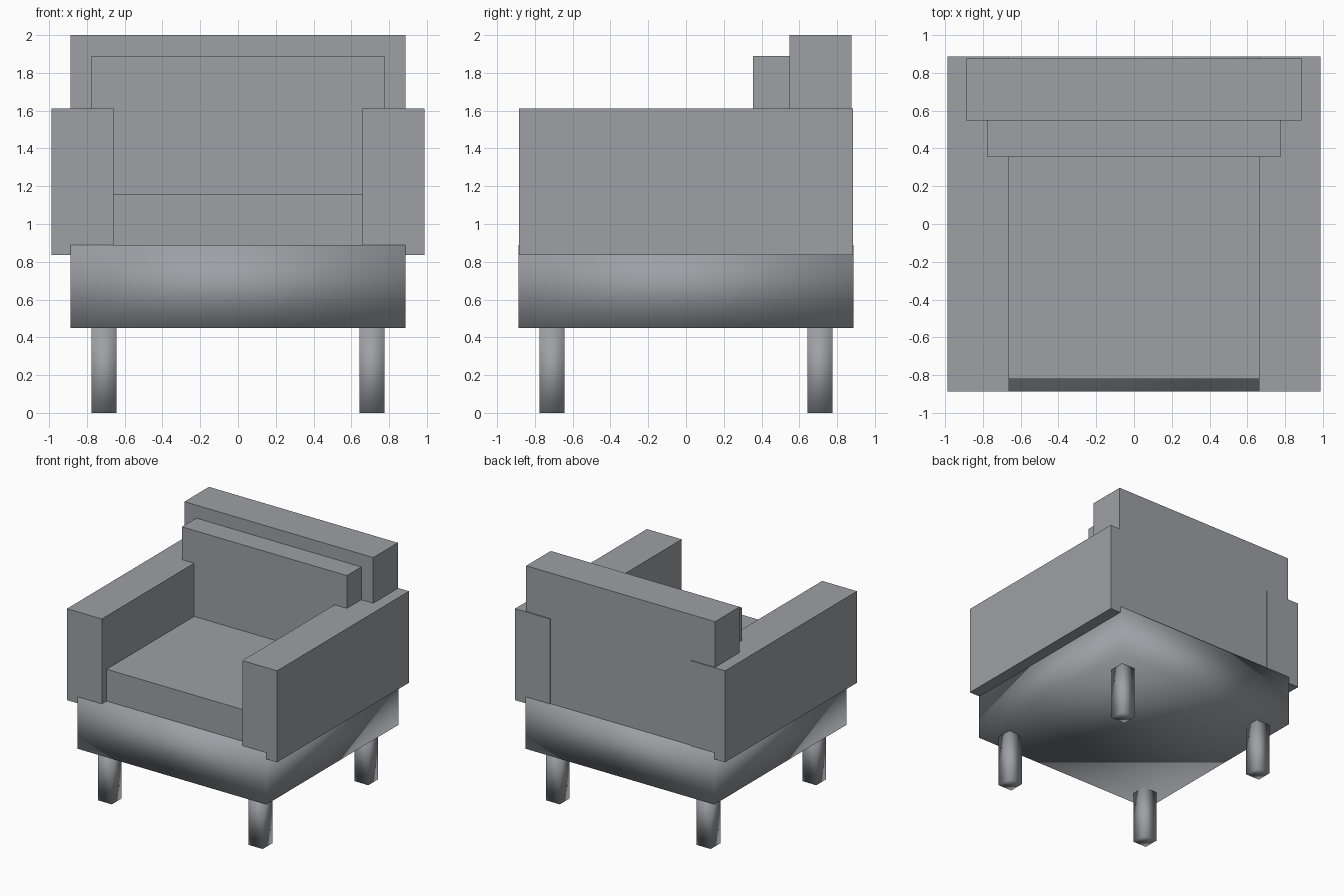
import bpy

cube = bpy.data.objects.get("Cube")
if cube:
    bpy.data.objects.remove(cube, do_unlink=True)

COLOUR = (0.34, 0.352, 0.375, 1.0)
grey = bpy.data.materials.new("soft_grey")
grey.use_nodes = True
grey.diffuse_color = COLOUR
grey.node_tree.nodes["Principled BSDF"].inputs["Base Color"].default_value = COLOUR


def box(name, xs, ys, zs, smooth=False):
    """Add a box spanning the given (low, high) range on each axis."""
    spans = (xs, ys, zs)
    centre = [(a + b) / 2 for a, b in spans]
    bpy.ops.mesh.primitive_cube_add(size=1, location=centre)
    ob = bpy.context.object
    ob.name = name
    ob.scale = [b - a for a, b in spans]
    bpy.ops.object.transform_apply(location=False, rotation=False, scale=True)
    ob.data.materials.append(grey)
    if smooth:
        bpy.ops.object.shade_smooth()
    return ob


# Base with soft shading, a hair proud of the arms
box("base", (-0.887, 0.887), (-0.887, 0.887), (0.45, 0.89), smooth=True)

# Seat and back
box("seat_cushion", (-0.66, 0.66), (-0.82, 0.36), (0.88, 1.16))
box("back_cushion", (-0.775, 0.775), (0.355, 0.55), (0.88, 1.89))
box("backrest", (-0.887, 0.887), (0.548, 0.877), (0.88, 2.0))

# Arms and legs, mirrored left and right
for side, s in (("left", 1), ("right", -1)):
    box(side + "_arm", sorted((s * 0.66, s * 0.987)), (-0.885, 0.885), (0.835, 1.612))
    for end, e in (("front", -1), ("back", 1)):
        box(f"{end}_{side}_leg", sorted((s * 0.643, s * 0.775)),
            sorted((e * 0.643, e * 0.775)), (0.0, 0.45), smooth=True)
